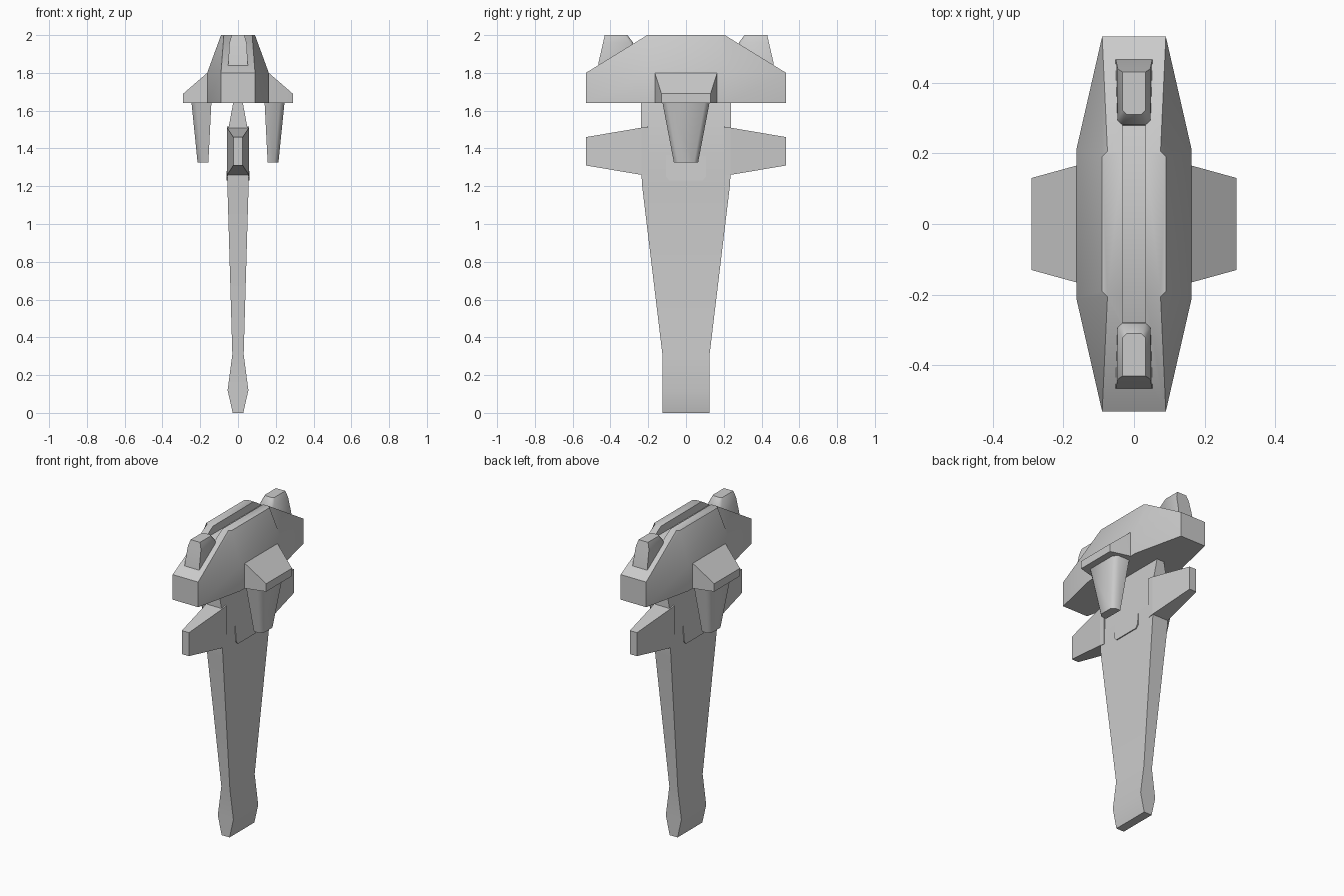
import bpy, bmesh, math

if "Cube" in bpy.data.objects:
    bpy.data.objects.remove(bpy.data.objects["Cube"])


def rect(hx, hy, z, cx=0.0, cy=0.0):
    return [(cx - hx, cy - hy, z), (cx + hx, cy - hy, z), (cx + hx, cy + hy, z), (cx - hx, cy + hy, z)]


def loft(name, rings, smooth=None):
    """Skin a closed solid through rings of equal point count."""
    bm = bmesh.new()
    vs = [[bm.verts.new(p) for p in r] for r in rings]
    n = len(rings[0])
    for a, b in zip(vs, vs[1:]):
        for i in range(n):
            j = (i + 1) % n
            bm.faces.new((a[i], a[j], b[j], b[i]))
    bm.faces.new(vs[0][::-1])
    bm.faces.new(vs[-1])
    bmesh.ops.recalc_face_normals(bm, faces=bm.faces)
    me = bpy.data.meshes.new(name)
    bm.to_mesh(me)
    bm.free()
    ob = bpy.data.objects.new(name, me)
    bpy.context.collection.objects.link(ob)
    bpy.ops.object.select_all(action='DESELECT')
    bpy.context.view_layer.objects.active = ob
    ob.select_set(True)
    if smooth:
        bpy.ops.object.shade_smooth_by_angle(angle=math.radians(smooth))
    return ob


# Tall stalk with flared foot
loft("stalk", [rect(x, y, z) for x, y, z in (
    (.028, .125, 0), (.055, .125, .12), (.03, .125, .31), (.056, .232, 1.2),
    (.054, .238, 1.3), (.05, .238, 1.51), (.022, .238, 1.66))], 30)

# Eight-sided head, flat underneath with sloping ends
def head_ring(z, ex, ey, mx, my):
    return [(ex, -ey, z), (mx, -my, z), (mx, my, z), (ex, ey, z),
            (-ex, ey, z), (-mx, my, z), (-mx, -my, z), (-ex, -ey, z)]


head = loft("head", [head_ring(1.64, .09, .53, .163, .21),
                     head_ring(1.8, .09, .53, .163, .21),
                     head_ring(2.0, .075, .205, .09, .19)])

# Groove along the top of the head
cutter = loft("groove_cutter", [rect(.033, .32, 1.95), rect(.033, .32, 2.1)])
cutter.hide_render = True
mod = head.modifiers.new("groove", 'BOOLEAN')
mod.operation = 'DIFFERENCE'
mod.solver = 'EXACT'
mod.object = cutter
bpy.context.view_layer.objects.active = head
bpy.ops.object.modifier_apply(modifier="groove")
bpy.data.objects.remove(cutter)
bpy.ops.object.select_all(action='DESELECT')
bpy.context.view_layer.objects.active = head
head.select_set(True)
bpy.ops.object.shade_smooth_by_angle(angle=math.radians(50))

for s, side in ((-1, "front"), (1, "back")):
    # Horns on the sloping ends, inner corners chamfered
    def horn_ring(hx, y0, y1, c, z):
        return [(hx, s * y1, z), (hx, s * (y0 + c), z), (hx - c, s * y0, z),
                (c - hx, s * y0, z), (-hx, s * (y0 + c), z), (-hx, s * y1, z)]
    loft(side + "_horn", [horn_ring(.053, .26, .467, .015, 1.82),
                          horn_ring(.051, .265, .462, .015, 1.86),
                          horn_ring(.046, .28, .439, .015, 1.96),
                          horn_ring(.033, .31, .43, .012, 2.0)], 50)

    # Guard arms tapering outward from the stalk
    def guard_ring(hx, y, z0, z1):
        return [(-hx, s * y, z0), (hx, s * y, z0), (hx, s * y, z1), (-hx, s * y, z1)]
    loft(side + "_guard_arm", [guard_ring(.058, .2, 1.254, 1.516),
                               guard_ring(.058, .235, 1.26, 1.51),
                               guard_ring(.025, .53, 1.31, 1.46)])

for s, side in ((-1, "left"), (1, "right")):
    # Side wings on the head
    def wing_ring(x, hy, z1):
        return [(s * x, -hy, 1.64), (s * x, hy, 1.64), (s * x, hy, z1), (s * x, -hy, z1)]
    loft(side + "_wing", [wing_ring(.14, .17, 1.8), wing_ring(.163, .165, 1.8),
                          wing_ring(.29, .13, 1.69)], 30)

    # Prongs hanging below the wings, outer corners chamfered
    def prong_ring(x0, x1, hy, c, z):
        return [(s * x0, -hy, z), (s * (x1 - c), -hy, z), (s * x1, c - hy, z),
                (s * x1, hy - c, z), (s * (x1 - c), hy, z), (s * x0, hy, z)]
    loft(side + "_prong", [prong_ring(.14, .248, .128, .025, 1.66),
                           prong_ring(.157, .214, .064, .022, 1.325)], 50)

    # Raised pads on the stalk faces
    pad = [(-.105, 1.4), (-.105, 1.25), (-.088, 1.23), (.088, 1.23), (.105, 1.25), (.105, 1.4)]
    loft(side + "_pad", [[(s * .03, y, z) for y, z in pad],
                         [(s * (.062 if z < 1.35 else .05), y, z) for y, z in pad]])
